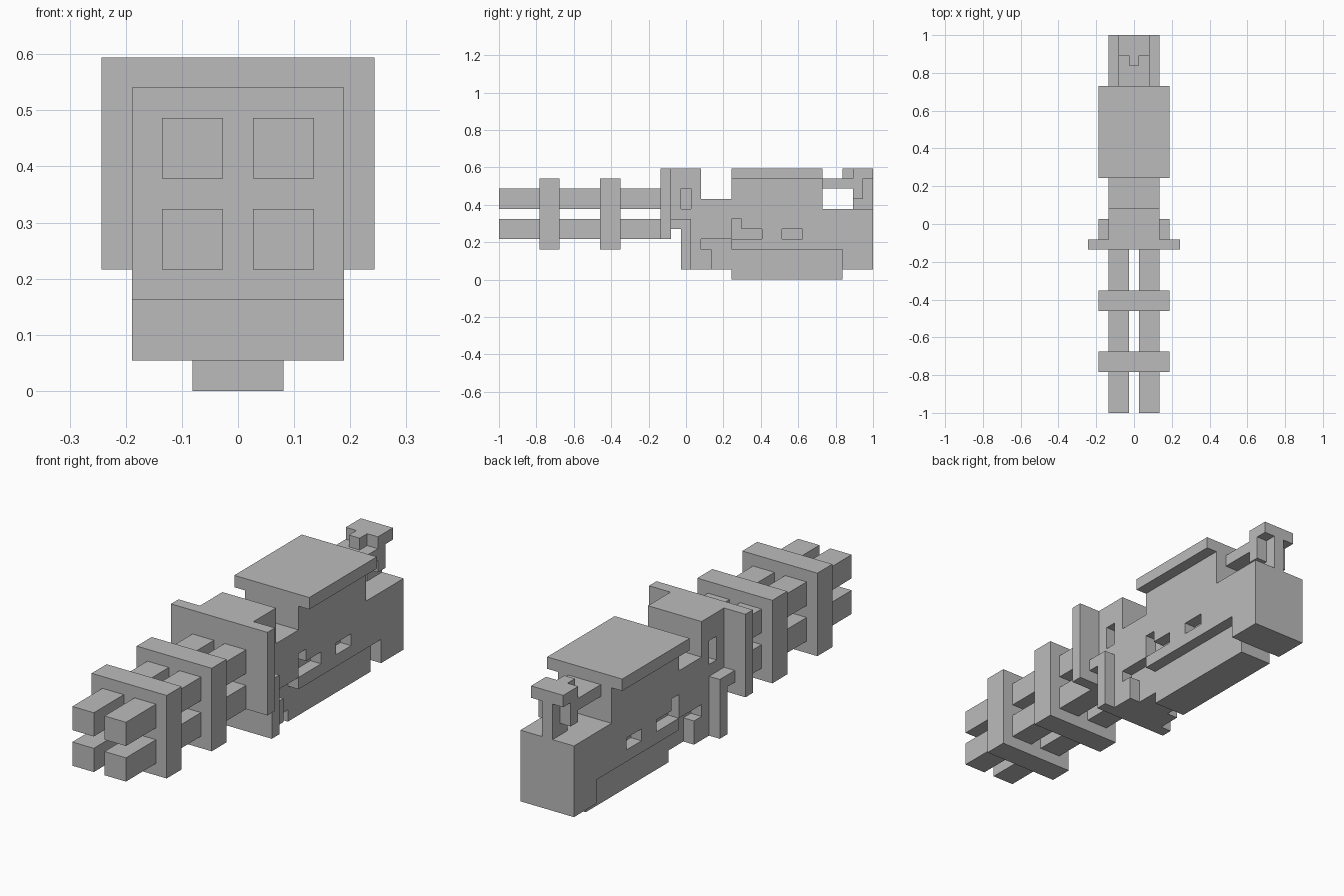
import bpy
import bmesh

U = 2 / 37  # one grid cell

default = bpy.data.objects.get("Cube")
if default:
    bpy.data.objects.remove(default, do_unlink=True)

grey = bpy.data.materials.new("mid_grey")
grey.use_nodes = True
colour = (0.5, 0.5, 0.5, 1)
grey.diffuse_color = colour
grey.node_tree.nodes["Principled BSDF"].inputs["Base Color"].default_value = colour


def prism(name, profile, x0, x1):
    """Extrude a side profile of (cells from the front, cells up) across x."""
    bm = bmesh.new()
    verts = [bm.verts.new((x0 * U, k * U - 1, z * U)) for k, z in profile]
    face = bm.faces.new(verts)
    out = bmesh.ops.extrude_face_region(bm, geom=[face])
    moved = [v for v in out["geom"] if isinstance(v, bmesh.types.BMVert)]
    bmesh.ops.translate(bm, verts=moved, vec=((x1 - x0) * U, 0, 0))
    bmesh.ops.recalc_face_normals(bm, faces=bm.faces)
    mesh = bpy.data.meshes.new(name)
    bm.to_mesh(mesh)
    bm.free()
    mesh.materials.append(grey)
    obj = bpy.data.objects.new(name, mesh)
    bpy.context.collection.objects.link(obj)
    return obj


def rect(k0, k1, z0, z1):
    return [(k0, z0), (k1, z0), (k1, z1), (k0, z1)]


def box(name, x0, x1, k0, k1, z0, z1):
    return prism(name, rect(k0, k1, z0, z1), x0, x1)


def cut(target, profile, x0, x1):
    cutter = prism("cutter", profile, x0, x1)
    cutter.hide_render = True
    mod = target.modifiers.new("cut", "BOOLEAN")
    mod.operation = "DIFFERENCE"
    mod.solver = "EXACT"
    mod.object = cutter
    bpy.context.view_layer.objects.active = target
    bpy.ops.object.modifier_apply(modifier=mod.name)
    bpy.data.objects.remove(cutter, do_unlink=True)


# Main body: one stepped side outline
body = prism("body", [(17, 5), (18, 5), (18, 1), (23, 1), (23, 0), (34, 0),
                      (34, 1), (37, 1), (37, 7), (32, 7), (32, 10), (23, 10),
                      (23, 8), (20, 8), (20, 11), (17, 11)], -2.5, 2.5)

# Lower recess and side slots, on both sides
recess = [(20, 3), (21, 3), (21, -1), (34, -1), (34, 3), (23, 3), (23, 4), (20, 4)]
step_slot = [(23.02, 4), (26, 4), (26, 5), (24, 5), (24, 6), (23.02, 6)]
for profile in (recess, step_slot, rect(28, 30, 4, 5), rect(18, 19, 7, 9)):
    for x0, x1 in ((-3, -1.5), (1.5, 3)):
        cut(body, profile, x0, x1)

# Top cover and front plates
box("top_cover", -3.5, 3.5, 23, 32, 10, 11)
box("front_plate", -4.5, 4.5, 16, 17, 4, 11)
for side, x0 in (("right", -3.5), ("left", 2.5)):
    prism(side + "_bracket", [(17, 5), (18, 5), (18, 1), (19, 1), (19, 6), (17, 6)],
          x0, x0 + 1)

# Four barrels held by two square clamps
for side, x0 in (("right", -2.5), ("left", 0.5)):
    for level, z0 in (("lower", 4), ("upper", 7)):
        box(f"{side}_{level}_barrel", x0, x0 + 2, 0, 16, z0, z0 + 2)
for name, k in (("front_clamp", 4), ("rear_clamp", 10)):
    box(name, -3.5, 3.5, k, k + 2, 3, 10)

# Rear handle: post, hooked arm and cap
box("handle_post", -0.5, 0.5, 35, 37, 7, 10)
prism("handle_arm", [(32, 9), (35, 9), (35, 8), (36, 8), (36, 10), (32, 10)], -1.5, 1.5)
box("handle_cap", -1.5, 1.5, 35, 37, 10, 11)
box("cap_tip", -0.5, 0.5, 34, 35, 10, 11)
